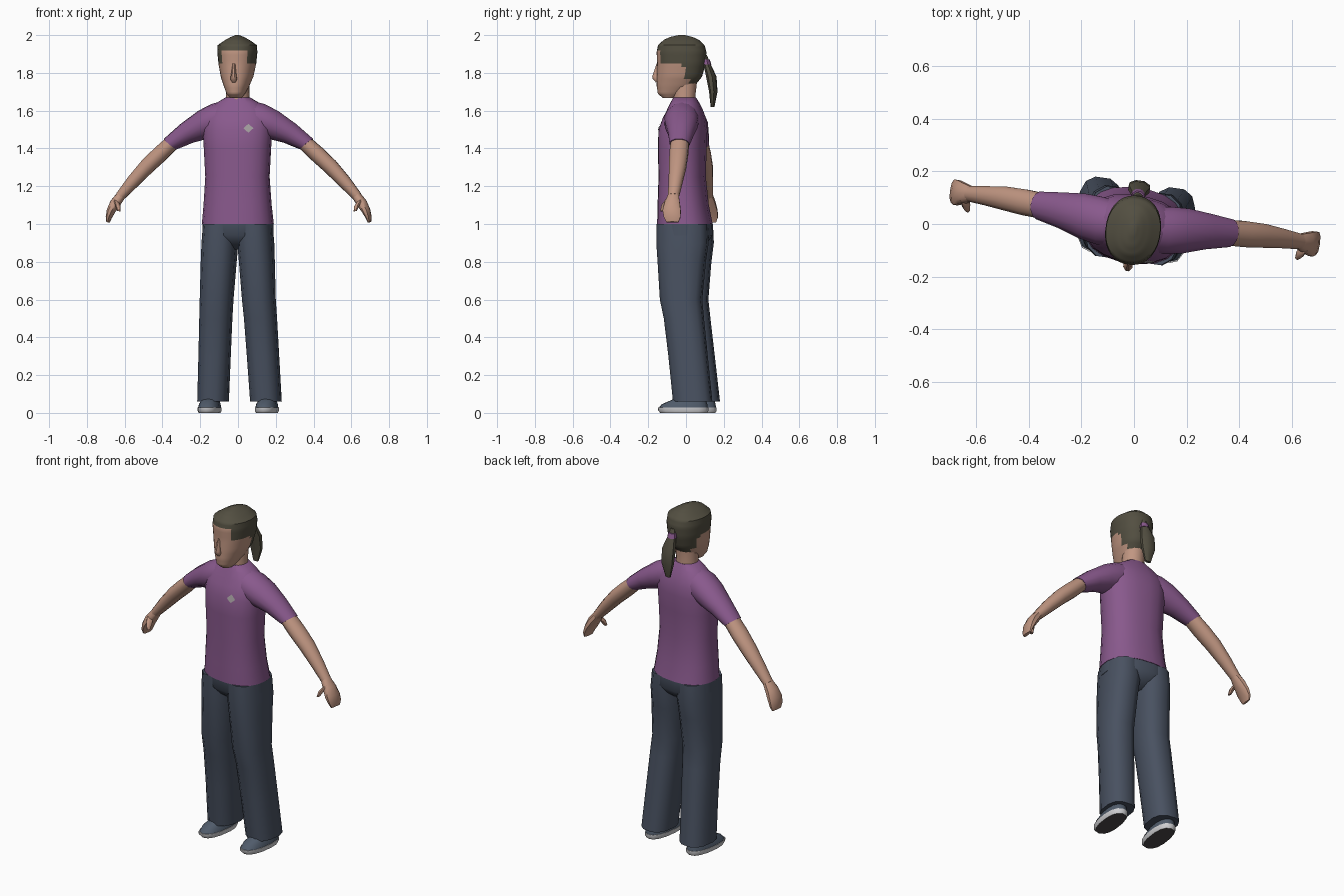
import bpy, bmesh, math
from mathutils import Vector, Matrix
from mathutils.bvhtree import BVHTree

if "Cube" in bpy.data.objects:
    bpy.data.objects.remove(bpy.data.objects["Cube"])

YAW = Matrix.Rotation(math.radians(-8.2), 4, 'Z')   # whole figure is turned slightly


def material(name, rgb):
    m = bpy.data.materials.new(name)
    m.diffuse_color = (*rgb, 1)
    m.use_nodes = True
    m.node_tree.nodes["Principled BSDF"].inputs["Base Color"].default_value = m.diffuse_color
    return m


SHIRT = material("purple_cloth", (0.25, 0.10, 0.265))
PANTS = material("slate_cloth", (0.066, 0.083, 0.119))
SKIN = material("skin", (0.53, 0.305, 0.222))
HAIR = material("dark_hair", (0.086, 0.078, 0.053))
SHOE = material("shoe_blue", (0.08, 0.105, 0.145))
SOLE = material("sole_white", (0.62, 0.62, 0.64))
TREAD = material("tread_grey", (0.075, 0.066, 0.068))
PATCH = material("patch_grey", (0.36, 0.33, 0.34))


def flat(z, rx, front, back, cx=0):
    """Horizontal ring given by half width and front/back depth."""
    return (Vector((cx, (front + back) / 2, z)), Vector((rx, 0, 0)),
            Vector((0, (back - front) / 2, 0)))


def limb(s, x, y, z, h, d, tilt):
    """Ring across a limb: half height, half depth, tilt of its top outwards."""
    t = math.radians(tilt)
    return (Vector((s * x, y, z)), Vector((0, d, 0)),
            Vector((s * h * math.sin(t), 0, h * math.cos(t))))


def loft(name, rings, mats, sides=16, steps=1, p=2.4, rule=None):
    """Skin a tube over superellipse rings and cap both ends."""
    full = []
    for a, b in zip(rings, rings[1:]):
        full += [tuple(i.lerp(j, k / steps) for i, j in zip(a, b)) for k in range(steps)]
    full.append(rings[-1])
    bm = bmesh.new()

    def power(c):
        return math.copysign(abs(c) ** (2 / p), c)

    loops = []
    for c, u, v in full:
        angles = [2 * math.pi * (k + 0.5) / sides for k in range(sides)]
        loops.append([bm.verts.new(c + u * power(math.cos(a)) + v * power(math.sin(a)))
                      for a in angles])
    for a, b in zip(loops, loops[1:]):
        for k in range(sides):
            n = (k + 1) % sides
            bm.faces.new((a[k], a[n], b[n], b[k]))
    bm.faces.new(loops[0])
    bm.faces.new(loops[-1])
    bmesh.ops.recalc_face_normals(bm, faces=bm.faces)
    if rule:
        for f in bm.faces:
            f.material_index = rule(f.calc_center_median(), f.normal)
    return finish(name, bm, mats)


def finish(name, bm, mats):
    me = bpy.data.meshes.new(name)
    bm.to_mesh(me)
    bm.free()
    me.transform(YAW)
    for m in mats:
        me.materials.append(m)
    ob = bpy.data.objects.new(name, me)
    bpy.context.collection.objects.link(ob)
    return ob


# Shirt body
shirt = loft("shirt", [flat(*r) for r in (
    (1.00, .190, -.150, .138), (1.10, .180, -.148, .118), (1.25, .170, -.143, .102),
    (1.40, .178, -.146, .106), (1.50, .184, -.143, .110), (1.56, .180, -.120, .102),
    (1.60, .160, -.100, .088), (1.64, .115, -.082, .070), (1.67, .065, -.066, .052))],
    [SHIRT], 20)

# Hips
loft("hips", [flat(*r) for r in (
    (1.005, .187, -.147, .135), (.94, .188, -.142, .137),
    (.90, .12, -.11, .11), (.865, .03, -.06, .06))], [PANTS], 20)

# Neck
loft("neck", [flat(1.62, .066, -.072, .058), flat(1.68, .062, -.07, .05),
              flat(1.76, .06, -.075, .06)], [SKIN], 14, p=2)


# Head, with the hair as a region of the scalp
def hairline(c, n):
    if c.y < -.125:
        low = 1.918
    elif c.y < .0:
        low = 1.857
    elif c.y < .03:
        low = 1.77
    else:
        low = 1.74
    return 1 if c.z > low else 0


loft("head", [flat(*r) for r in (
    (1.668, .032, -.125, -.05), (1.69, .048, -.150, -.01), (1.73, .066, -.156, .045),
    (1.78, .085, -.155, .085), (1.85, .099, -.153, .104), (1.91, .105, -.156, .108),
    (1.947, .103, -.148, .098), (1.975, .062, -.118, .068), (1.99, .034, -.085, .035),
    (2.00, .010, -.040, -.005))], [SKIN, HAIR], 32, 4, 2.2, hairline)

# Nose
loft("nose", [flat(1.75, .010, -.162, -.14), flat(1.768, .019, -.178, -.14),
              flat(1.78, .016, -.182, -.14), flat(1.85, .007, -.157, -.14)], [SKIN], 8, p=2)

# Ponytail and its tie
loft("ponytail", [flat(*r) for r in (
    (1.895, .014, .088, .112), (1.86, .022, .090, .126), (1.78, .044, .108, .163),
    (1.70, .042, .124, .168), (1.62, .018, .132, .152))], [HAIR], 8, p=2)
loft("hair_tie", [flat(1.845, .028, .085, .136), flat(1.872, .024, .085, .127)],
     [SHIRT], 8, p=2)

for side, s in (("left", 1), ("right", -1)):
    # Sleeve flowing out of the shoulder
    loft(side + "_sleeve", [limb(s, *r) for r in (
        (.06, -.008, 1.565, .090, .085, 5), (.13, -.006, 1.550, .086, .093, 8),
        (.195, .002, 1.523, .078, .088, 14), (.275, .012, 1.480, .060, .070, 36),
        (.365, .018, 1.423, .044, .054, 50))], [SHIRT], 14, p=2)

    # Bare arm
    loft(side + "_arm", [limb(s, *r) for r in (
        (.35, .018, 1.435, .041, .050, 50), (.42, .022, 1.370, .044, .051, 47),
        (.49, .026, 1.305, .042, .047, 45), (.565, .026, 1.225, .036, .038, 44),
        (.635, .024, 1.145, .026, .030, 48))], [SKIN], 12, p=2)

    # Hand and thumb
    loft(side + "_hand", [limb(s, *r) for r in (
        (.628, .024, 1.152, .025, .029, 48), (.660, .022, 1.110, .028, .042, 60),
        (.682, .022, 1.070, .023, .050, 68), (.695, .026, 1.035, .015, .046, 75),
        (.699, .028, 1.010, .008, .034, 75))], [SKIN], 10, p=2.4)
    loft(side + "_thumb", [limb(s, *r) for r in (
        (.652, .002, 1.125, .018, .020, 60), (.640, -.022, 1.098, .016, .018, 75),
        (.632, -.036, 1.068, .009, .011, 80))], [SKIN], 8, p=2)

    # Trouser leg
    legs = ((1.00, .002, .182, -.144, .130), (.90, .002, .190, -.144, .134),
            (.80, .010, .194, -.136, .120), (.60, .026, .200, -.122, .102),
            (.50, .034, .205, -.100, .112), (.30, .046, .213, -.074, .134),
            (.06, .060, .223, -.048, .160))
    loft(side + "_trouser_leg",
         [flat(z, (b - a) / 2, f, k, s * (a + b) / 2) for z, a, b, f, k in legs],
         [PANTS], 12, p=2.6)

    # Shoe: dark tread below, pale sole, blue upper
    loft(side + "_shoe_sole", [flat(*r, s * .153) for r in (
        (0, .054, -.115, .135), (.012, .060, -.127, .142), (.028, .060, -.128, .142))],
        [SOLE, TREAD], 14, rule=lambda c, n: 1 if n.z < -.9 else 0)
    loft(side + "_shoe_upper", [flat(*r, s * .153) for r in (
        (.026, .058, -.124, .139), (.046, .054, -.108, .136),
        (.066, .046, -.060, .130), (.090, .040, -.020, .120))], [SHOE], 14)

# Small plain chest patch laid on the shirt front
tree = BVHTree.FromPolygons([v.co for v in shirt.data.vertices],
                            [p.vertices for p in shirt.data.polygons])
bm = bmesh.new()
ring = []
back = YAW.inverted()
for k in range(8):
    a = 2 * math.pi * k / 8
    r = (.026, .019)[k % 2]
    start = Vector((.055 + r * math.cos(a), -1, 1.507 + r * .9 * math.sin(a)))
    hit = tree.ray_cast(start, Vector((0, 1, 0)))[0]
    ring.append(bm.verts.new(back @ (hit + Vector((0, -.004, 0)))))
face = bm.faces.new(ring)
bmesh.ops.recalc_face_normals(bm, faces=bm.faces)
if (YAW.to_3x3() @ face.normal).y > 0:
    face.normal_flip()
finish("chest_patch", bm, [PATCH])

# Smooth shading that keeps hard edges
for ob in bpy.context.collection.objects:
    ob.select_set(True)
    bpy.context.view_layer.objects.active = ob
bpy.ops.object.shade_smooth_by_angle(angle=math.radians(42))
